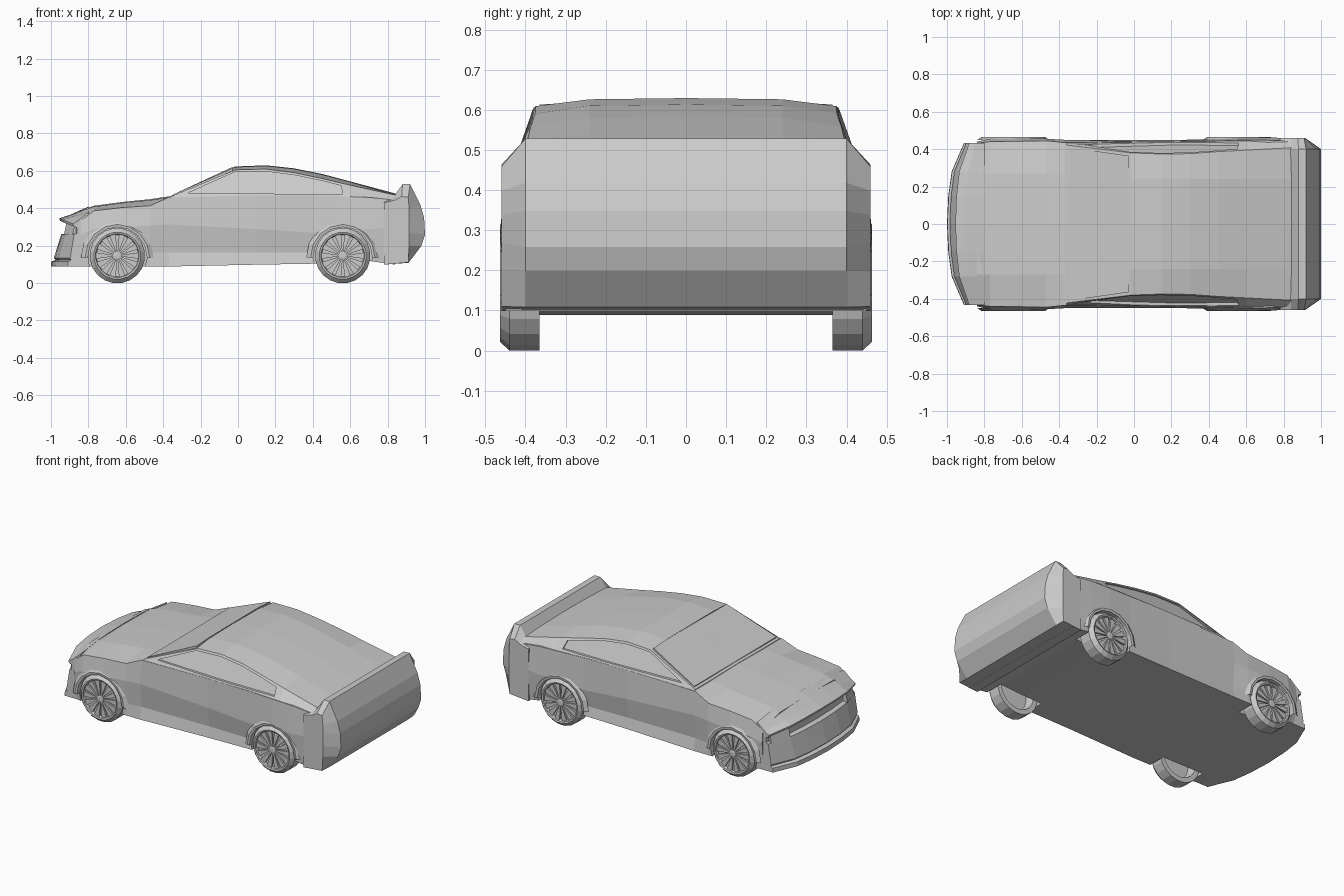
import bpy, bmesh
from math import sin, cos, pi

if "Cube" in bpy.data.objects:
    bpy.data.objects.remove(bpy.data.objects["Cube"])


def loft(name, rings, caps=True, closed=True):
    """Skin a list of equal-length point rings."""
    bm = bmesh.new()
    rows = [[bm.verts.new(p) for p in r] for r in rings]
    n = len(rows[0])
    for a, b in zip(rows, rows[1:]):
        for i in range(n if closed else n - 1):
            j = (i + 1) % n
            bm.faces.new((a[i], a[j], b[j], b[i]))
    if caps:
        bm.faces.new(rows[0])
        bm.faces.new(rows[-1])
    bmesh.ops.recalc_face_normals(bm, faces=bm.faces)
    me = bpy.data.meshes.new(name)
    bm.to_mesh(me)
    bm.free()
    ob = bpy.data.objects.new(name, me)
    bpy.context.collection.objects.link(ob)
    return ob


def section(x, half):
    """Mirror a half cross-section (first and last points lie on y = 0)."""
    return [(x, y, z) for y, z in half] + [(x, -y, z) for y, z in half[-2:0:-1]]


def cut(ob, cutter):
    cutter.hide_render = True
    m = ob.modifiers.new("cut", 'BOOLEAN')
    m.operation, m.solver, m.object = 'DIFFERENCE', 'EXACT', cutter
    bpy.context.view_layer.objects.active = ob
    bpy.ops.object.modifier_apply(modifier=m.name)
    bpy.data.objects.remove(cutter)


def circle(cx, cz, r, y, n, off=0.0):
    return [(cx + r * cos(2 * pi * (i + off) / n), y, cz + r * sin(2 * pi * (i + off) / n))
            for i in range(n)]


WHEELS = (-0.645, 0.56)
R = 0.148

# Lower body: x, floor z, sill y, tuck y, crease (y, z), shoulder (y, z), centre z
stations = [
    (-0.84, .09, .43, .432, .440, .26, .432, .335, .392),
    (-0.77, .09, .44, .450, .456, .29, .440, .388, .415),
    (-0.62, .09, .45, .460, .463, .30, .442, .405, .435),
    (-0.47, .09, .45, .450, .456, .31, .445, .415, .450),
    (-0.37, .09, .45, .435, .450, .315, .435, .460, .465),
    (0.10, .10, .445, .430, .448, .29, .440, .470, .470),
    (0.40, .105, .445, .435, .452, .27, .445, .470, .470),
    (0.56, .11, .45, .455, .463, .30, .448, .465, .470),
    (0.70, .12, .45, .455, .463, .29, .448, .460, .470),
    (0.84, .10, .45, .452, .459, .30, .445, .445, .470)]
body = loft("body", [section(x, [(0, zb), (ys, zb), (yt, .165), (yc, zc), (yh, zh),
                                 (.27, zt - .005), (0, zt)])
                     for x, zb, ys, yt, yc, zc, yh, zh, zt in stations])

# Wheel wells and arch lips
for wx in WHEELS:
    for s in (1, -1):
        cut(body, loft("well_cutter", [circle(wx, R, .162, s * y, 12) for y in (.335, .6)]))
        arc = [(cos(pi * i / 8), sin(pi * i / 8)) for i in range(9)]
        loft("wheel_arch", [[(wx + r * c, s * y, R - .01 + r * k * 1.03) for c, k in arc]
                            for r, y in ((.195, .448), (.172, .464), (.158, .462), (.158, .42))],
             caps=False, closed=False)

# Cabin: x, belt (y, z), roof edge (y, z), centre z
cab = [(-0.36, .432, .460, .422, .464, .467),
       (-0.015, .437, .468, .380, .607, .625),
       (0.15, .440, .470, .374, .611, .631),
       (0.30, .441, .470, .376, .592, .615),
       (0.45, .443, .468, .387, .560, .585),
       (0.60, .444, .464, .395, .525, .545),
       (0.85, .440, .445, .408, .470, .478)]
cabin = loft("cabin", [section(x, [(0, .44), (yb, zb - .015), (yb, zb), (yr, zr),
                                   (.24, zc - .003), (0, zc)])
                       for x, yb, zb, yr, zr, zc in cab])


def side_y(x, z):
    """Half-width of the cabin side at a point."""
    for a, b in zip(cab, cab[1:]):
        if x <= b[0]:
            t = (x - a[0]) / (b[0] - a[0])
            yb, zb, yr, zr = [a[i] + t * (b[i] - a[i]) for i in (1, 2, 3, 4)]
            return yb + (yr - yb) * (z - zb) / (zr - zb)


# Recessed side windows
window = [(-0.27, .482), (-0.02, .594), (.15, .598), (.30, .579), (.45, .548), (.55, .523),
          (.56, .478), (.2, .479)]
for s in (1, -1):
    cut(cabin, loft("window_cutter", [[(x, s * (side_y(x, z) + d), z) for x, z in window]
                                      for d in (-.014, .05)]))

# Windscreen pane and cowl strip
loft("windscreen", [[(x, y, z + d) for x, y, z in ((-.345, -.41, .473), (-.345, .41, .473),
                    (-.03, .365, .612), (-.03, .24, .619), (-.03, -.24, .619), (-.03, -.365, .612))]
                    for d in (-.01, .003)])

# Nose: hood lip, grille slot, bumper and splitter, lofted across the width
nose = [(-.80, .41), (-.90, .366), (-.955, .348), (-.952, .335), (-.915, .328), (-.915, .268),
        (-.945, .262), (-.985, .135), (-.975, .125), (-.998, .117), (-1.0, .09), (-.80, .09)]
plan = [(0, 0, 0), (.15, .007, .003), (.28, .025, .01), (.432, .09, .03)]
cols = [(-y, d, k) for y, d, k in plan[:0:-1]] + plan
loft("nose", [[(x + d * min(1, (-x - .8) / .19), y, z - (k if z > .3 else 0)) for x, z in nose]
              for y, d, k in cols])

# Headlights inside the slot
for s in (1, -1):
    loft("headlight", [[(x, s * y, z) for x, z in ((x0, .262), (x0 + .012, zt), (-.85, zt), (-.85, .262))]
                       for y, x0, zt in ((.285, -.930, .322), (.41, -.885, .306))])

# Tail with integral spoiler; flanks taper to a peak
mid = [(.78, .45), (.84, .475), (.88, .53), (.92, .53), (.975, .42), (.995, .35), (1.0, .26),
       (.98, .20), (.912, .11), (.78, .10)]
flank = [(.78, .43), (.84, .445), (.875, .465), (.91, .46), (.915, .40), (.915, .34), (.915, .27),
         (.915, .20), (.91, .112), (.78, .10)]
loft("tail", [[(x, y, z) for x, z in p] for y, p in
              ((-.46, flank), (-.40, mid), (.40, mid), (.46, flank))])

# Wheels: tyre with hollow back, spokes and hub
tyre = [(.105, .415), (.118, .365), (R, .365), (R, .44), (.126, .463), (.117, .460), (.112, .442)]
for wx in WHEELS:
    for s in (1, -1):
        loft("wheel", [circle(wx, R, r, s * y, 20, .5) for r, y in tyre])
        loft("hub", [circle(wx, R, r, s * y, 10) for r, y in ((.024, .44), (.024, .456), (.014, .459))])
        for i in range(14):
            a = 2 * pi * i / 14
            loft("spoke", [[(wx + r * cos(a) - w * sin(a), s * y, R + r * sin(a) + w * cos(a))
                            for w, y in ((-h, .44), (-h, .452), (h, .452), (h, .44))]
                           for r, h in ((.018, .003), (.114, .017))])

# Rest the tyres on the ground
low = min(v.co.z for o in bpy.data.objects for v in o.data.vertices)
for o in bpy.data.objects:
    o.location.z -= low
